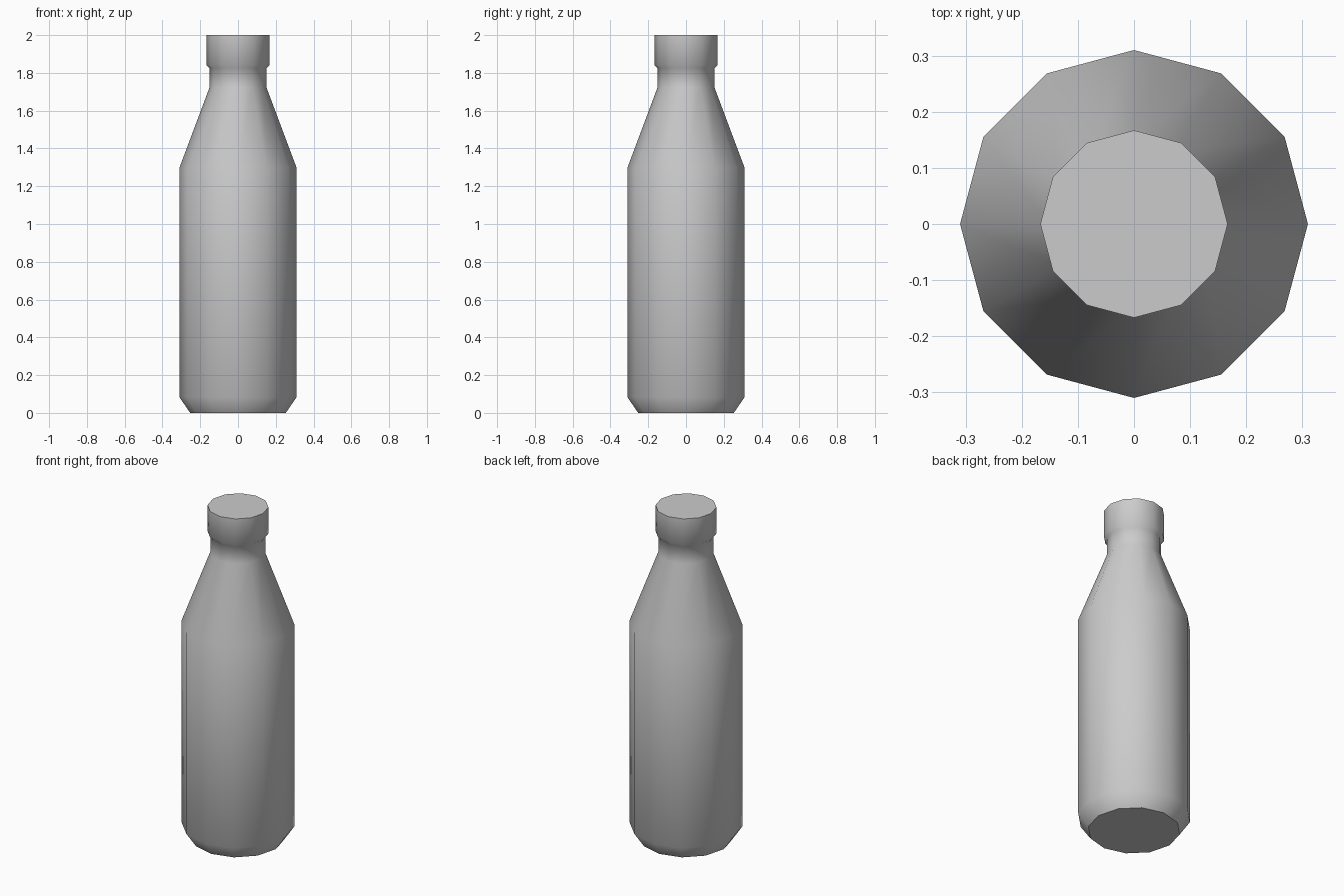
import bpy, bmesh
from math import cos, sin, pi, radians

if "Cube" in bpy.data.objects:
    bpy.data.objects.remove(bpy.data.objects["Cube"])

SIDES = 12

def lathe(name, profile):
    """Turn a (radius, height) profile into a closed 12-sided solid."""
    bm = bmesh.new()
    rings = [[bm.verts.new((r * cos(2 * pi * i / SIDES), r * sin(2 * pi * i / SIDES), z))
              for i in range(SIDES)] for r, z in profile]
    for low, high in zip(rings, rings[1:]):
        for i in range(SIDES):
            j = (i + 1) % SIDES
            bm.faces.new((low[i], low[j], high[j], high[i]))
    bm.faces.new(rings[0][::-1])
    bm.faces.new(rings[-1])
    mesh = bpy.data.meshes.new(name)
    bm.to_mesh(mesh)
    bm.free()
    obj = bpy.data.objects.new(name, mesh)
    bpy.context.collection.objects.link(obj)
    bpy.context.view_layer.objects.active = obj
    obj.select_set(True)
    bpy.ops.object.shade_smooth_by_angle(angle=radians(50))
    return obj

# bottle: bevelled base, straight body, tapered shoulder, neck and wider cap
lathe("bottle", [(0.253, 0), (0.31, 0.083), (0.31, 1.298), (0.151, 1.722),
                 (0.151, 1.826), (0.167, 1.842), (0.167, 2.0)])
